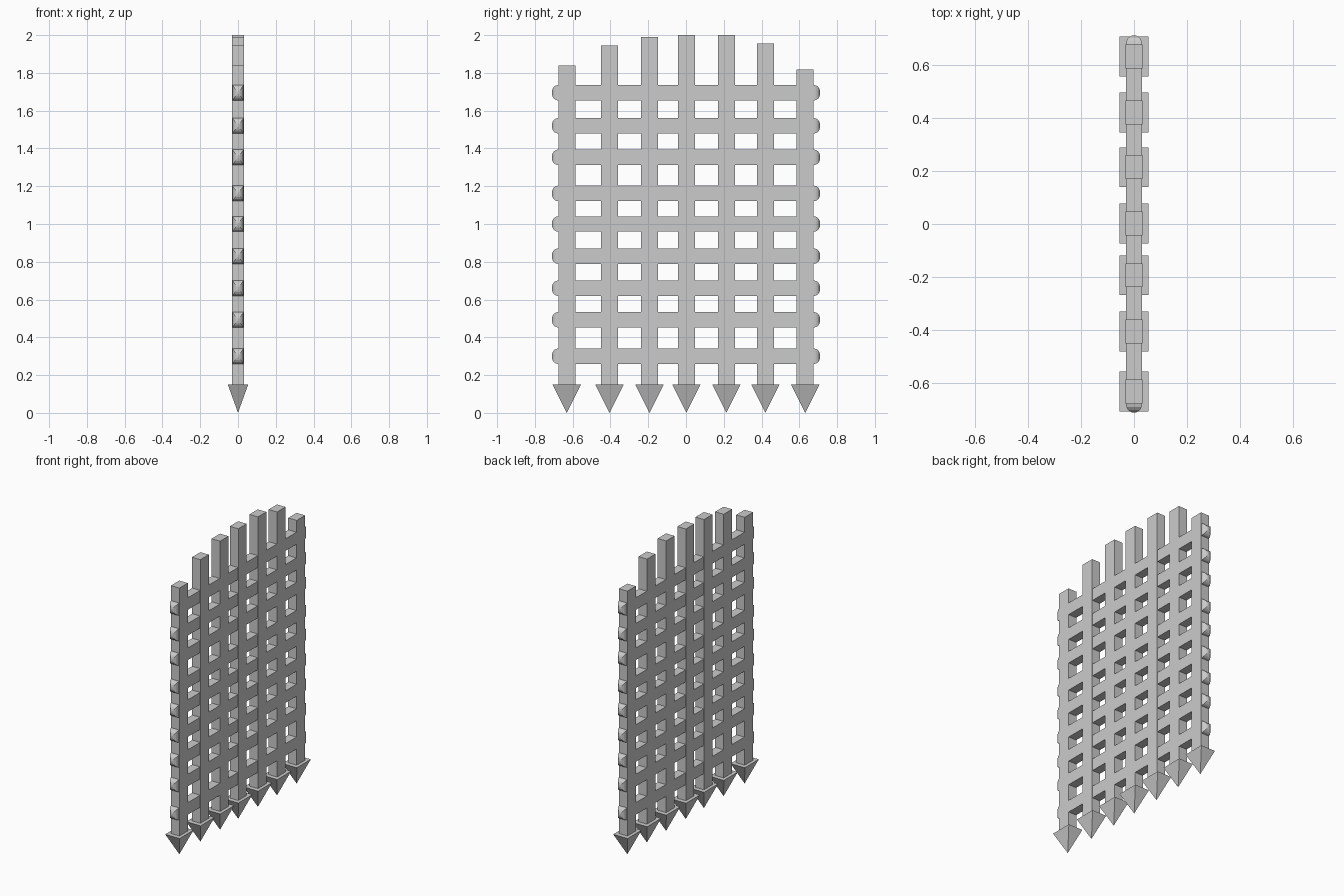
import bpy, bmesh, math

if "Cube" in bpy.data.objects:
    bpy.data.objects.remove(bpy.data.objects["Cube"])

BAR_Y = [-0.631, -0.405, -0.193, 0.002, 0.214, 0.42, 0.631]
BAR_TOP = [1.838, 1.945, 1.99, 2.0, 2.0, 1.955, 1.817]
RAIL_Z = [0.30, 0.493, 0.66, 0.83, 1.0, 1.162, 1.353, 1.52, 1.695]


def make_object(name, bm):
    bmesh.ops.recalc_face_normals(bm, faces=bm.faces)
    mesh = bpy.data.meshes.new(name)
    bm.to_mesh(mesh)
    bm.free()
    obj = bpy.data.objects.new(name, mesh)
    bpy.context.collection.objects.link(obj)
    return obj


def loft(bm, rings):
    """Skin a list of vertex rings and cap both ends."""
    loops = [[bm.verts.new(p) for p in ring] for ring in rings]
    for a, b in zip(loops, loops[1:]):
        n = len(a)
        for i in range(n):
            bm.faces.new((a[i], a[(i + 1) % n], b[(i + 1) % n], b[i]))
    bm.faces.new(loops[0])
    bm.faces.new(loops[-1])


CORNERS = [(-1, -1), (1, -1), (1, 1), (-1, 1)]

# Upright bars with stepped tops, and a pyramid spike under each
for i, (y, top) in enumerate(zip(BAR_Y, BAR_TOP)):
    bm = bmesh.new()
    loft(bm, [[(0.032 * a, y + 0.045 * b, z) for a, b in CORNERS] for z in (0.148, top)])
    make_object(f"upright_bar_{i + 1}", bm)

    bm = bmesh.new()
    base = [bm.verts.new((0.054 * a, y + 0.075 * b, 0.15)) for a, b in CORNERS]
    tip = bm.verts.new((0, y, 0))
    bm.faces.new(base)
    for k in range(4):
        bm.faces.new((base[k], base[(k + 1) % 4], tip))
    make_object(f"spike_{i + 1}", bm)

# Cross rails with rounded, mitred ends
steps = [math.radians(t) for t in (82, 62, 42, 21, 0)]
ends = [(0.678 + 0.033 * math.sin(t), math.cos(t)) for t in steps]
sections = [(-y, s) for y, s in ends] + [(y, s) for y, s in reversed(ends)]
for i, z in enumerate(RAIL_Z):
    bm = bmesh.new()
    loft(bm, [[(0.03 * s * a, y, z + 0.041 * s * b) for a, b in CORNERS]
              for y, s in sections])
    make_object(f"cross_rail_{i + 1}", bm)
